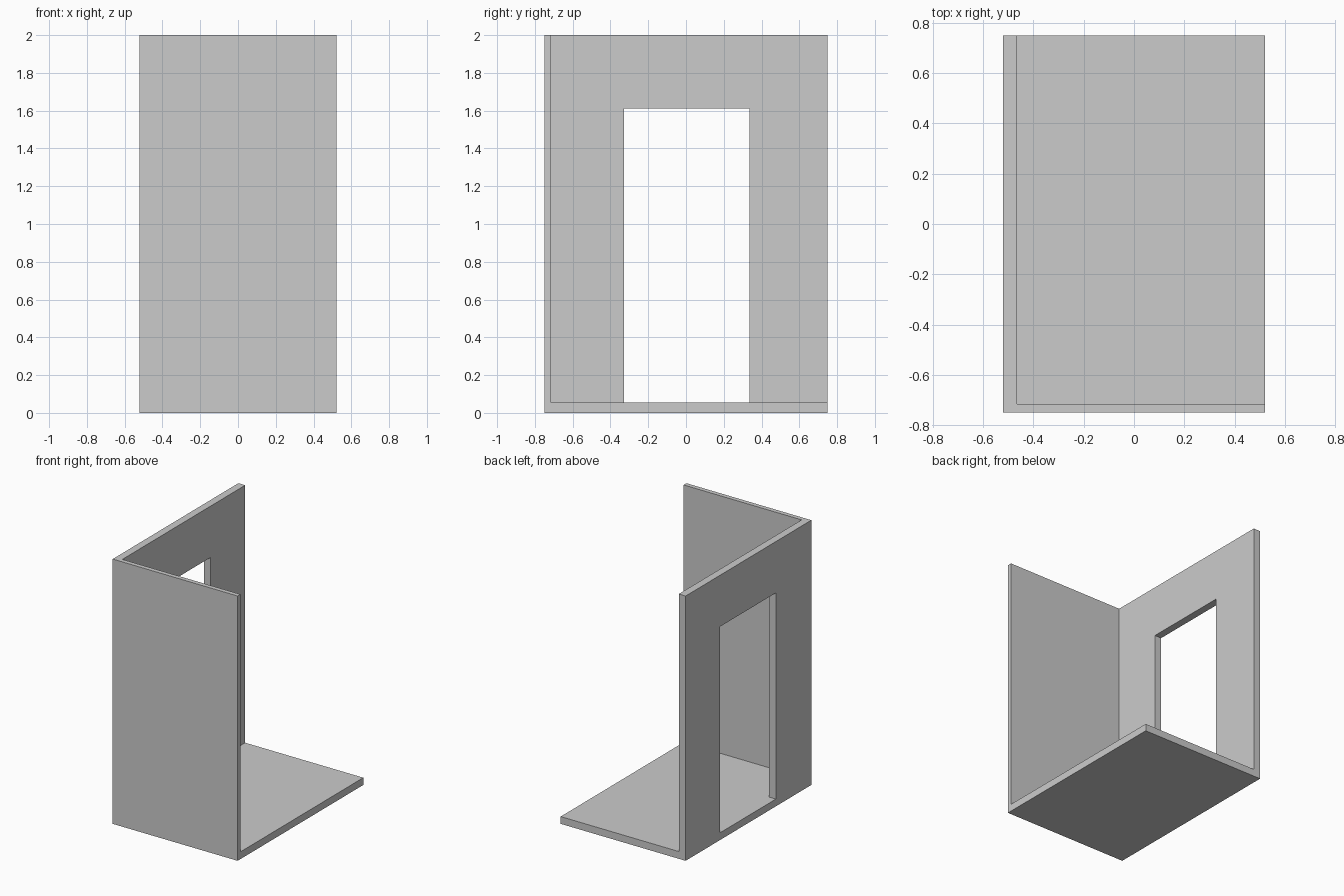
import bpy
import bmesh

cube = bpy.data.objects.get("Cube")
if cube:
    bpy.data.objects.remove(cube, do_unlink=True)

grey = bpy.data.materials.new("light_grey")
grey.use_nodes = True
colour = (0.6, 0.6, 0.6, 1)
grey.diffuse_color = colour
grey.node_tree.nodes["Principled BSDF"].inputs["Base Color"].default_value = colour

# Overall extents and thicknesses
X, Y, TOP = 0.522, 0.75, 2.0
FLOOR, SIDE, FRONT = 0.055, 0.057, 0.034
DOOR_FRONT, DOOR_BACK, DOOR_TOP = -0.327, 0.337, 1.612


def extruded(name, profile, direction):
    """Solid made by sweeping a flat outline along a direction."""
    bm = bmesh.new()
    face = bm.faces.new([bm.verts.new(p) for p in profile])
    swept = bmesh.ops.extrude_face_region(bm, geom=[face], use_keep_orig=True)
    verts = [v for v in swept["geom"] if isinstance(v, bmesh.types.BMVert)]
    bmesh.ops.translate(bm, verts=verts, vec=direction)
    bmesh.ops.recalc_face_normals(bm, faces=bm.faces)
    mesh = bpy.data.meshes.new(name)
    bm.to_mesh(mesh)
    bm.free()
    mesh.materials.append(grey)
    obj = bpy.data.objects.new(name, mesh)
    bpy.context.collection.objects.link(obj)
    return obj


# Floor slab, inside the two walls
inner_x, inner_y = -X + SIDE, -Y + FRONT
extruded("floor", [(inner_x, inner_y, 0), (X, inner_y, 0),
                   (X, Y, 0), (inner_x, Y, 0)], (0, 0, FLOOR))

# Solid front wall, running behind the end of the doorway wall
extruded("front_wall", [(inner_x, -Y, 0), (X, -Y, 0),
                        (X, -Y, TOP), (inner_x, -Y, TOP)], (0, FRONT, 0))

# Doorway wall: outline with the opening cut down to floor level
outline = [(-Y, 0), (Y, 0), (Y, TOP), (-Y, TOP)]
opening = [(DOOR_FRONT, FLOOR), (DOOR_BACK, FLOOR),
           (DOOR_BACK, DOOR_TOP), (DOOR_FRONT, DOOR_TOP)]
wall = extruded("doorway_wall", [(-X, y, z) for y, z in outline], (SIDE, 0, 0))
cutter = extruded("doorway_cutter", [(-X - SIDE, y, z) for y, z in opening],
                  (SIDE * 3, 0, 0))
cut = wall.modifiers.new("doorway", "BOOLEAN")
cut.operation = "DIFFERENCE"
cut.solver = "EXACT"
cut.object = cutter

# Bake the opening into the wall and drop the cutter
bpy.context.view_layer.objects.active = wall
bpy.ops.object.modifier_apply(modifier=cut.name)
bpy.data.objects.remove(cutter, do_unlink=True)
